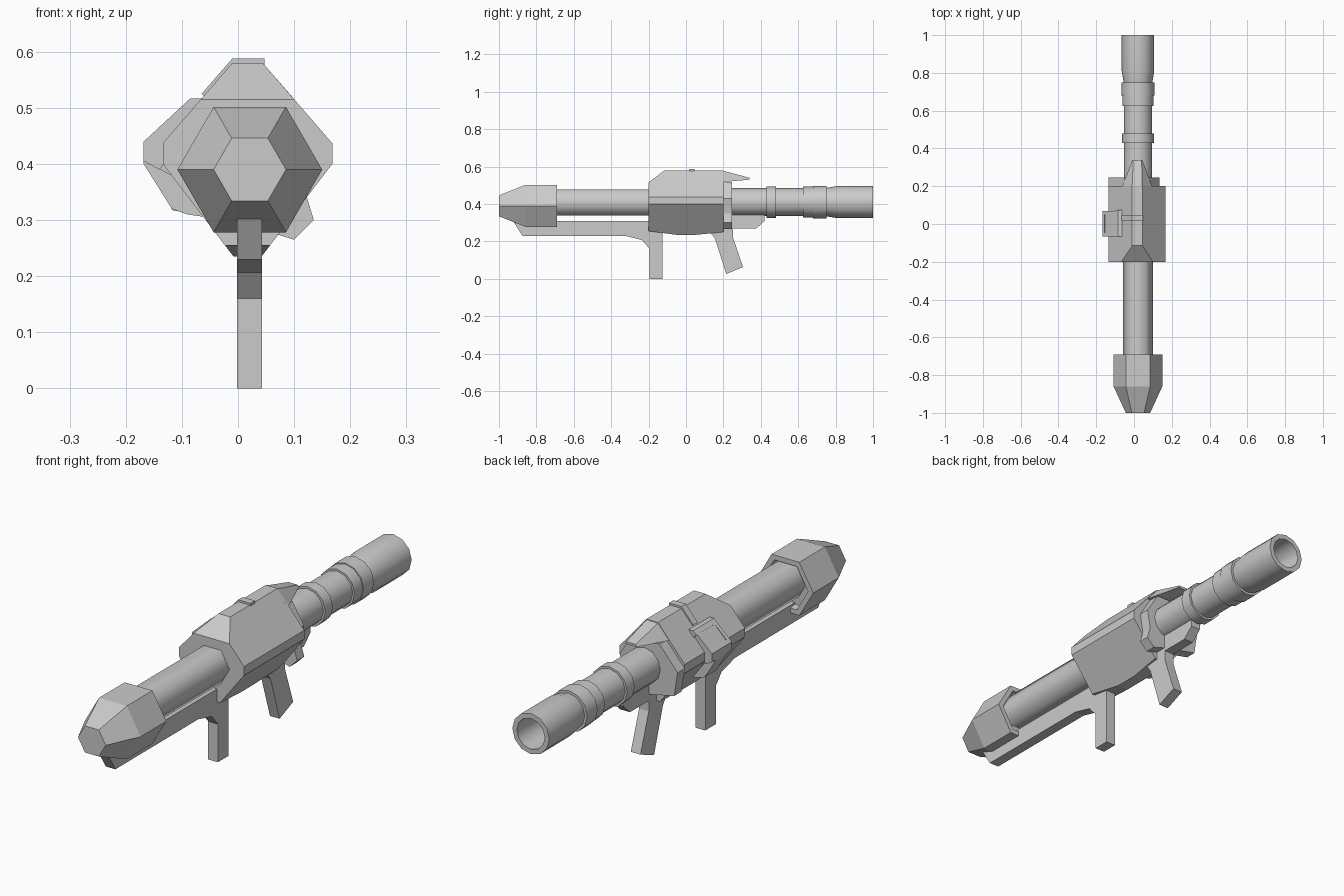
import bpy, bmesh, math
from mathutils import Vector

if "Cube" in bpy.data.objects:
    bpy.data.objects.remove(bpy.data.objects["Cube"], do_unlink=True)

grey = bpy.data.materials.new("light_grey")
grey.use_nodes = True
colour = (0.6, 0.6, 0.6, 1)
grey.diffuse_color = colour
grey.node_tree.nodes["Principled BSDF"].inputs["Base Color"].default_value = colour

MID = 0.021  # x of the long axis


def finish(name, bm, smooth=None):
    bmesh.ops.recalc_face_normals(bm, faces=bm.faces)
    mesh = bpy.data.meshes.new(name)
    bm.to_mesh(mesh)
    bm.free()
    mesh.materials.append(grey)
    obj = bpy.data.objects.new(name, mesh)
    bpy.context.collection.objects.link(obj)
    if smooth:
        bpy.ops.object.select_all(action='DESELECT')
        obj.select_set(True)
        bpy.context.view_layer.objects.active = obj
        bpy.ops.object.shade_smooth_by_angle(angle=math.radians(smooth))
    return obj


def skin(bm, rings):
    """Join equal-length rings of points and cap both ends."""
    loops = [[bm.verts.new(p) for p in ring] for ring in rings]
    n = len(loops[0])
    for a, b in zip(loops, loops[1:]):
        for i in range(n):
            j = (i + 1) % n
            bm.faces.new((a[i], a[j], b[j], b[i]))
    bm.faces.new(loops[0])
    bm.faces.new(loops[-1])


def lathe(name, profile, sides, cz, smooth=None):
    """Profile of (y, radius) turned around the long axis."""
    bm = bmesh.new()
    turns = [math.tau * i / sides for i in range(sides)]
    skin(bm, [[(MID + r * math.cos(t), y, cz + r * math.sin(t)) for t in turns]
              for y, r in profile])
    return finish(name, bm, smooth)


def side_plate(name, outline, x0=-0.002, x1=0.043):
    """Outline of (y, z) extruded across x."""
    bm = bmesh.new()
    skin(bm, [[(x, y, z) for y, z in outline] for x in (x0, x1)])
    return finish(name, bm)


def cross_plate(name, outline, y0, y1):
    """Outline of (x, z) extruded along y."""
    bm = bmesh.new()
    skin(bm, [[(x, y, z) for x, z in outline] for y in (y0, y1)])
    return finish(name, bm)


# Warhead: hexagonal nose with a hollow back rim
lathe("warhead", [(-1, .0645), (-.86, .129), (-.69, .129), (-.69, .105), (-.72, .1)], 6, .39)

# Front tube
lathe("front_tube", [(-.75, .08), (-.15, .08)], 6, .407, 61)

# Rear tube with collars, flared end and open bore
lathe("rear_tube", [
    (.15, .075), (.43, .075), (.43, .084), (.48, .084), (.48, .075),
    (.625, .075), (.625, .083), (.68, .083), (.68, .087), (.75, .087),
    (.75, .076), (.81, .086), (1, .086), (1, .065), (.7, .062)], 12, .41, 35)

# Body shell: faceted section with bevelled front
half = [(.027, .58), (.151, .437), (.151, .4), (.025, .235)]
section = [(MID - .004 + x, z) for x, z in half]
section += [(MID - .004 - x, z) for x, z in reversed(half)]
bm = bmesh.new()
skin(bm, [[(x, y, z) for x, z in section] for y in (-.2, .2)])
cuts = [((0, -.2, .515), (0, -.065, .085)),
        ((0, -.2, .255), (0, -.02, -.15)),
        ((0, .2, .25), (0, .015, -.15))]
for point, normal in cuts:
    geom = bm.verts[:] + bm.edges[:] + bm.faces[:]
    cut = bmesh.ops.bisect_plane(bm, geom=geom, plane_co=point,
                                 plane_no=Vector(normal).normalized(), clear_outer=True)
    edges = [e for e in cut["geom_cut"] if isinstance(e, bmesh.types.BMEdge)]
    bmesh.ops.holes_fill(bm, edges=edges)
finish("body_shell", bm)

# Rear hood tapering to a tip
bm = bmesh.new()
skin(bm, [[(-.065, .19, .517), (-.01, .19, .58), (.044, .19, .58), (.099, .19, .517)],
          [(-.008, .34, .53), (-.004, .34, .54), (.04, .34, .54), (.044, .34, .53)]])
finish("rear_hood", bm)

# Rear bracket around the tube
cross_plate("rear_bracket", [(-.05, .517), (.08, .517), (.134, .43), (.12, .35), (.135, .3),
                             (.1, .265), (.02, .29), (-.055, .305), (-.118, .318), (-.134, .42)],
            .2, .247)

# Front grip rail and handle
side_plate("front_grip", [(-.925, .31), (-.875, .23), (-.325, .23), (-.235, .207),
                          (-.195, .16), (-.195, 0), (-.125, 0), (-.125, .31)])

# Trigger grip and the keel behind it
side_plate("rear_grip", [(.125, .255), (.155, .215), (.215, .026), (.305, .063),
                         (.25, .224), (.25, .3), (.125, .3)])
side_plate("rear_keel", [(.2, .268), (.375, .268), (.42, .31), (.42, .36), (.2, .36)])

# Top strap lying over the ridge
cross_plate("top_strap", [(-.065, .525), (-.01, .588), (.047, .588), (.047, .57),
                          (-.01, .57), (-.055, .515)], .015, .045)

# Side sight: base block, raised frame and lower strap
cross_plate("sight_base", [(-.06, .517), (-.085, .517), (-.157, .445), (-.157, .4),
                           (-.12, .38), (-.08, .42)], -.05, .06)
rim = [(-.06, .517), (-.085, .517), (-.168, .44), (-.168, .405), (-.14, .39), (-.09, .45)]
for label, y in (("front", -.065), ("rear", .05)):
    cross_plate("sight_frame_" + label, rim, y, y + .018)
cross_plate("sight_frame_top", [(-.06, .517), (-.085, .517), (-.1, .503), (-.08, .48)], -.065, .075)
cross_plate("sight_frame_bottom", [(-.155, .452), (-.168, .44), (-.168, .405), (-.13, .4)],
            -.065, .068)
cross_plate("sight_lower_strap", [(-.168, .42), (-.168, .4), (-.118, .32), (-.09, .31),
                                  (-.055, .305), (-.06, .34), (-.12, .41)], -.03, .045)
